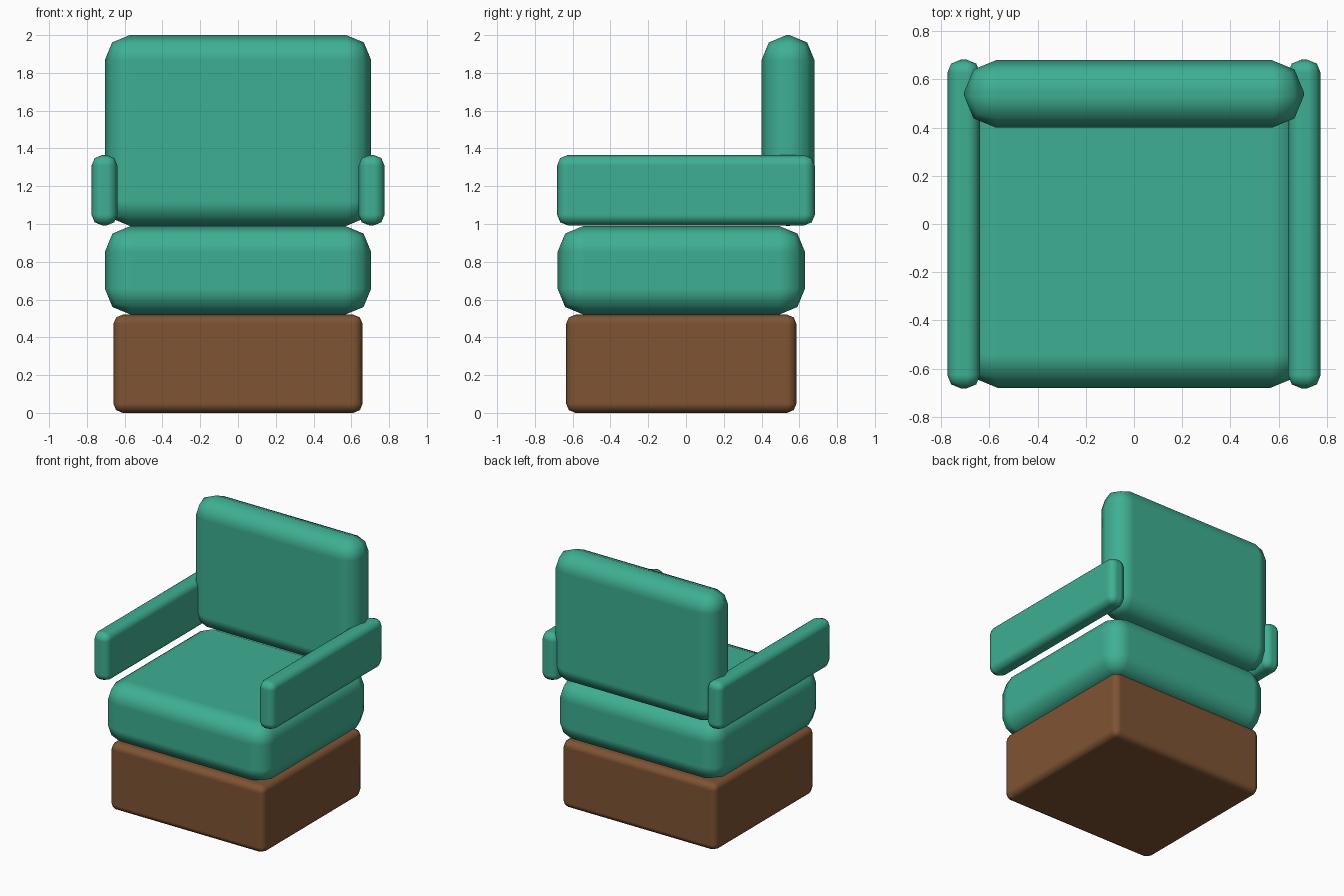
import bpy
from mathutils import Vector

cube = bpy.data.objects.get("Cube")
if cube:
    bpy.data.objects.remove(cube, do_unlink=True)


def material(name, rgb):
    mat = bpy.data.materials.new(name)
    mat.use_nodes = True
    color = (*rgb, 1.0)
    mat.diffuse_color = color
    mat.node_tree.nodes["Principled BSDF"].inputs["Base Color"].default_value = color
    return mat


teal = material("teal_fabric", (0.048, 0.43, 0.29))
brown = material("brown_wood", (0.21, 0.087, 0.033))


def rounded_box(name, low, high, bevel, mat):
    """Box between two corners with softly bevelled, smooth edges."""
    low, high = Vector(low), Vector(high)
    bpy.ops.mesh.primitive_cube_add(size=1, location=(low + high) / 2)
    obj = bpy.context.object
    obj.name = name
    obj.scale = high - low
    bpy.ops.object.transform_apply(location=False, rotation=False, scale=True)
    bpy.ops.object.shade_smooth()
    mod = obj.modifiers.new("soft_edges", 'BEVEL')
    mod.width = bevel
    mod.segments = 2
    mod.limit_method = 'NONE'
    mod.harden_normals = True
    obj.data.materials.append(mat)
    return obj


# Wooden plinth
rounded_box("base", (-0.66, -0.635, 0), (0.66, 0.585, 0.52), 0.05, brown)

# Cushions
rounded_box("seat_cushion", (-0.705, -0.68, 0.52), (0.705, 0.63, 0.99), 0.138, teal)
rounded_box("back_cushion", (-0.705, 0.40, 0.99), (0.705, 0.68, 2.0), 0.132, teal)

# Armrests
for side, x in (("left", 0.707), ("right", -0.707)):
    rounded_box(side + "_armrest", (x - 0.068, -0.682, 0.993),
                (x + 0.068, 0.682, 1.365), 0.055, teal)
